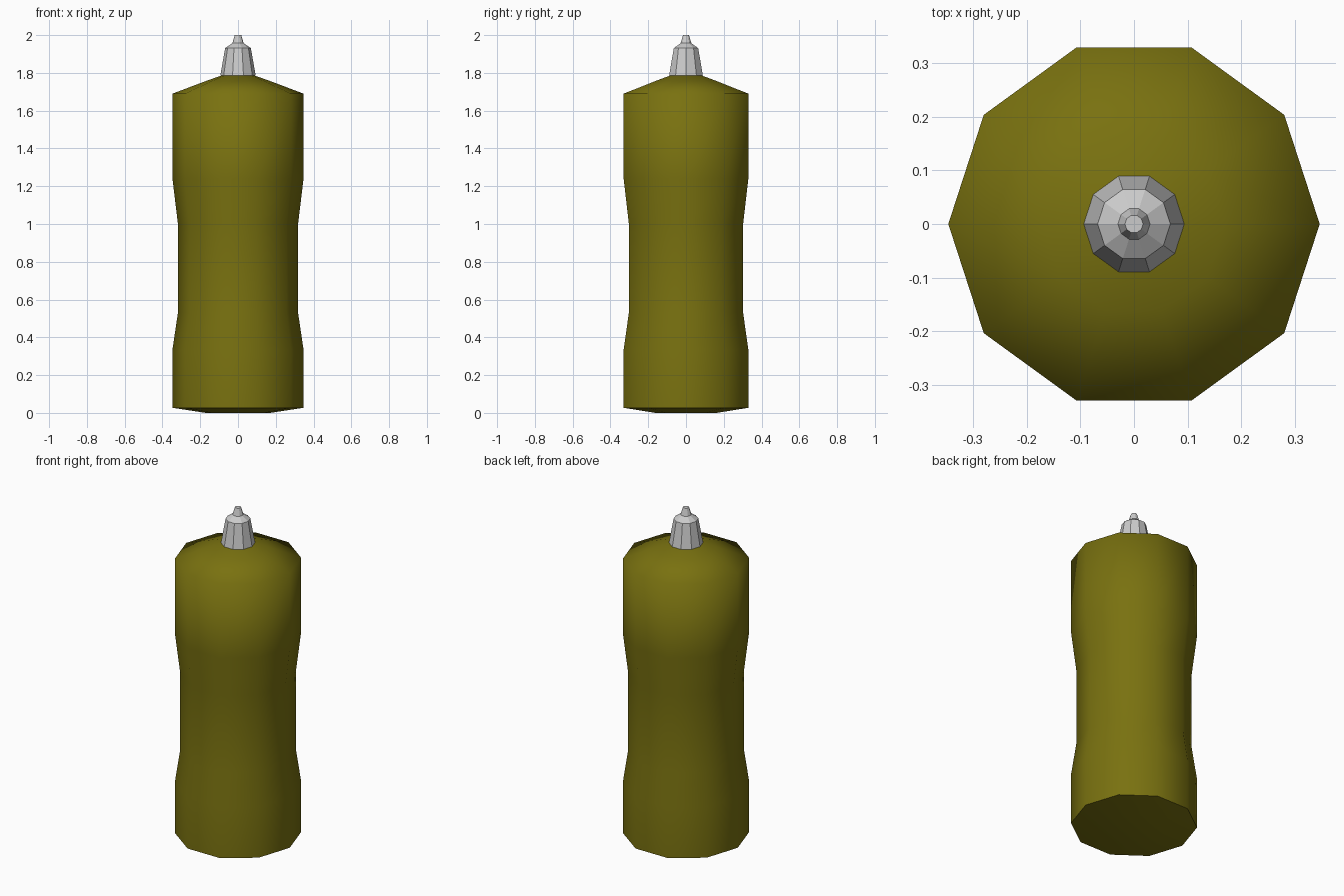
import bpy, bmesh, math

if "Cube" in bpy.data.objects:
    bpy.data.objects.remove(bpy.data.objects["Cube"])

SIDES = 10


def lathe(name, profile):
    """Revolve a (radius, height) profile into a closed ten-sided solid."""
    bm = bmesh.new()
    rings = []
    for r, z in profile:
        rings.append([bm.verts.new((r * math.cos(2 * math.pi * i / SIDES),
                                    r * math.sin(2 * math.pi * i / SIDES), z))
                      for i in range(SIDES)])
    for low, high in zip(rings, rings[1:]):
        for i in range(SIDES):
            j = (i + 1) % SIDES
            bm.faces.new((low[i], low[j], high[j], high[i]))
    bm.faces.new(rings[0][::-1])
    bm.faces.new(rings[-1])
    mesh = bpy.data.meshes.new(name)
    bm.to_mesh(mesh)
    bm.free()
    obj = bpy.data.objects.new(name, mesh)
    bpy.context.collection.objects.link(obj)
    return obj


# Squeeze bottle body with a narrowed grip and sloping shoulder
body = lathe("bottle_body", [
    (0.17, 0.0), (0.347, 0.027), (0.347, 0.335), (0.318, 0.53),
    (0.318, 1.0), (0.347, 1.24), (0.347, 1.69), (0.17, 1.757), (0.085, 1.787)])
mustard = bpy.data.materials.new("mustard_plastic")
mustard.diffuse_color = (0.19, 0.165, 0.005, 1)
mustard.use_nodes = True
mustard.node_tree.nodes["Principled BSDF"].inputs["Base Color"].default_value = mustard.diffuse_color
body.data.materials.append(mustard)

# Smooth sides and shoulder, crisp bottom edge
bpy.context.view_layer.objects.active = body
body.select_set(True)
bpy.ops.object.shade_smooth_by_angle(angle=math.radians(75))

# Faceted nozzle with a small tip
nozzle = lathe("nozzle", [
    (0.094, 1.785), (0.068, 1.931), (0.03, 1.957), (0.017, 2.0)])
